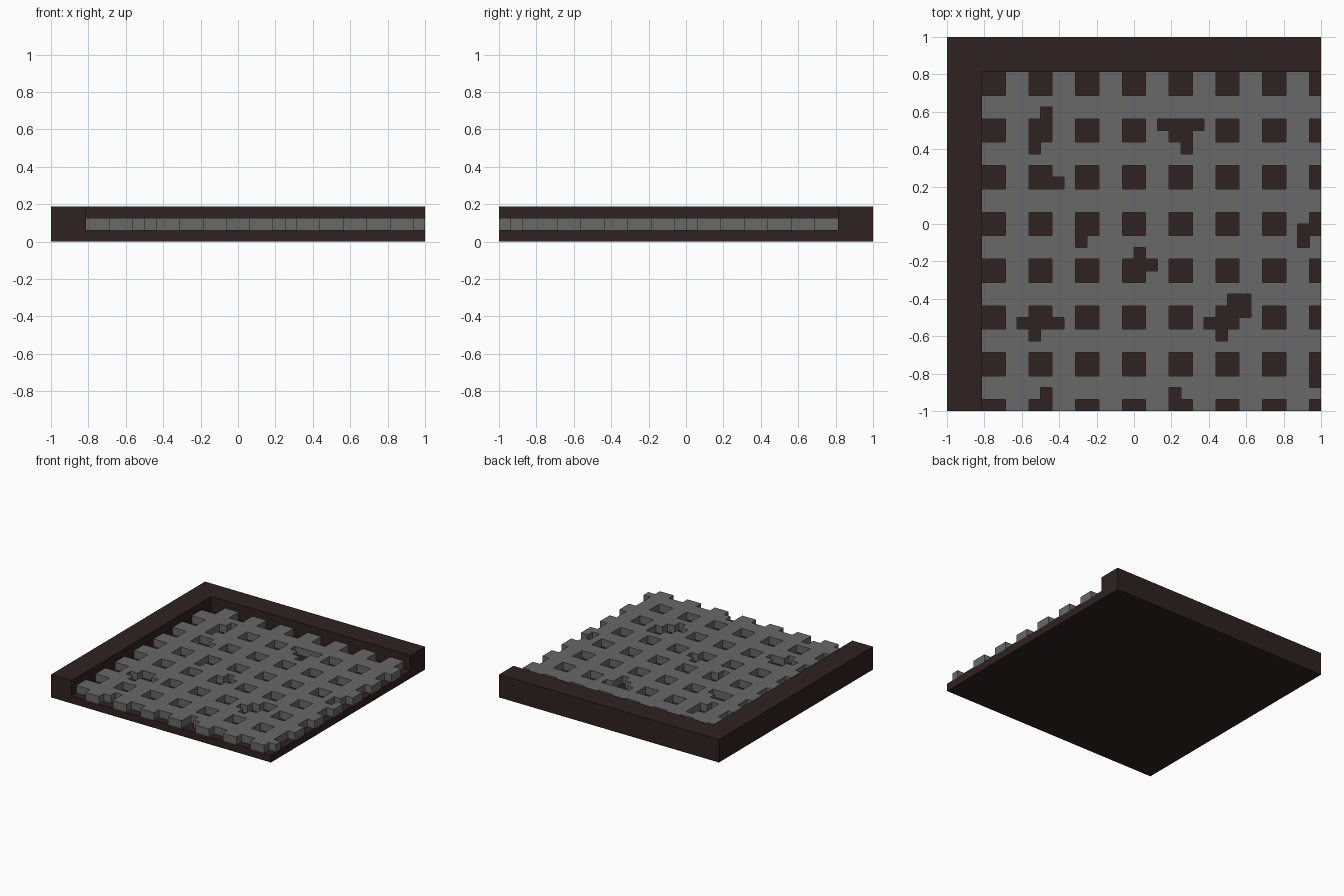
import bpy
import bmesh

old = bpy.data.objects.get("Cube")
if old:
    bpy.data.objects.remove(old, do_unlink=True)

U = 1 / 16          # one cell; the tile is 32 x 32 cells
WALL = 3            # wall width in cells


def material(name, rgb):
    mat = bpy.data.materials.new(name)
    mat.use_nodes = True
    colour = (*rgb, 1)
    mat.diffuse_color = colour
    mat.node_tree.nodes["Principled BSDF"].inputs["Base Color"].default_value = colour
    return mat


def plate(name, bm, z, height, mat):
    """Turn flat upward-facing faces into a solid of the given height."""
    mesh = bpy.data.meshes.new(name)
    bm.to_mesh(mesh)
    bm.free()
    mesh.materials.append(mat)
    obj = bpy.data.objects.new(name, mesh)
    obj.location.z = z
    bpy.context.collection.objects.link(obj)
    solid = obj.modifiers.new("Thickness", "SOLIDIFY")
    solid.thickness = height
    solid.offset = 1
    return obj


def outline(points):
    bm = bmesh.new()
    bm.faces.new([bm.verts.new((x, y, 0)) for x, y in points])
    return bm


dark = material("Dark Brown", (0.027, 0.016, 0.015))
grey = material("Iron Grey", (0.14, 0.14, 0.14))

# Floor slab and L-shaped wall along the left and back edges of the plan
inner = WALL * U - 1
plate("floor_slab", outline([(-1, -1), (1, -1), (1, 1), (-1, 1)]), 0, U, dark)
plate("corner_wall", outline([(-1, -1), (inner, -1), (inner, -inner),
                              (1, -inner), (1, 1), (-1, 1)]), U, 2 * U, dark)

# Cells broken away beside the regular openings (column, row)
broken = {(8, 25), (7, 22), (18, 24), (21, 24), (20, 22), (9, 19), (11, 14),
          (30, 15), (30, 14), (16, 13), (17, 12), (6, 7), (9, 7), (7, 6),
          (22, 7), (23, 6), (24, 9), (25, 9), (25, 8), (31, 2), (8, 1), (19, 1)}

# Grate: filled cells, with 2 x 2 openings every four cells
bm = bmesh.new()
corners = {}


def corner(i, j):
    if (i, j) not in corners:
        corners[i, j] = bm.verts.new((i * U - 1, j * U - 1, 0))
    return corners[i, j]


for i in range(WALL, 32):
    for j in range(32 - WALL):
        opening = i % 4 in (0, 3) and j % 4 in (0, 3)
        if not opening and (i, j) not in broken:
            bm.faces.new([corner(i, j), corner(i + 1, j),
                          corner(i + 1, j + 1), corner(i, j + 1)])
plate("grate", bm, U, U, grey)
